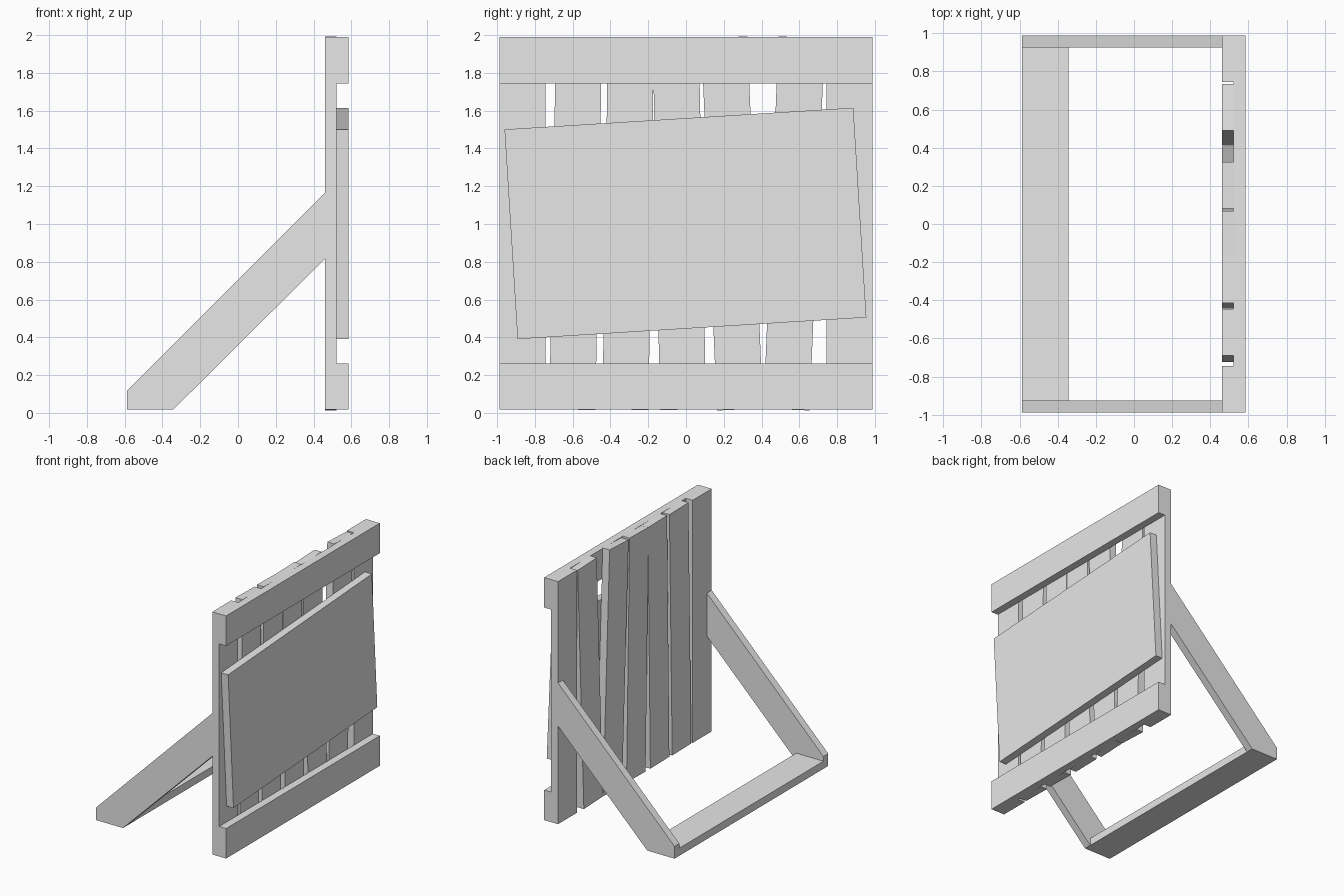
import bpy, bmesh
from mathutils import Matrix, Vector

cube = bpy.data.objects.get("Cube")
if cube:
    bpy.data.objects.remove(cube, do_unlink=True)

grey = bpy.data.materials.new("plain_grey")
grey.use_nodes = True
color = (0.8, 0.8, 0.8, 1)
grey.diffuse_color = color
grey.node_tree.nodes["Principled BSDF"].inputs["Base Color"].default_value = color

EDGE = 0.987      # half width of the frame
THICK = 0.062     # board thickness
WIDTH = 0.244     # board width
BACK = 0.46       # rear face of the slats
BASE = 0.017      # underside of the frame
MID = 1.003       # centre height


def finish(name, bm):
    bmesh.ops.recalc_face_normals(bm, faces=bm.faces)
    mesh = bpy.data.meshes.new(name)
    bm.to_mesh(mesh)
    bm.free()
    mesh.materials.append(grey)
    obj = bpy.data.objects.new(name, mesh)
    bpy.context.collection.objects.link(obj)
    return obj


def board(name, center, size, lean=0.0):
    """Box turned by lean about the x axis."""
    bm = bmesh.new()
    bmesh.ops.create_cube(bm, size=1, matrix=Matrix.Translation(center)
                          @ Matrix.Rotation(lean, 4, 'X')
                          @ Matrix.Diagonal((*size, 1)))
    return finish(name, bm)


# Upright slats: centre y and lean, the outer two straight
slats = [(-EDGE + WIDTH / 2, 0), (-0.584, -0.018), (-0.306, -0.015), (-0.035, 0.02),
         (0.244, 0.042), (0.5725, -0.04), (EDGE - WIDTH / 2, 0)]
for i, (y, lean) in enumerate(slats):
    board(f"slat_{i + 1}", (BACK + THICK / 2, y, MID),
          (THICK, WIDTH, 2 * (MID - BASE)), lean)

# Horizontal rails across the slats
front_x = BACK + THICK * 1.5
rail_offset = MID - BASE - WIDTH / 2
for name, side in (("bottom_rail", -1), ("top_rail", 1)):
    board(name, (front_x, 0, MID + side * rail_offset), (THICK, 2 * EDGE, WIDTH))

# Crooked sign panel
board("sign_panel", (front_x, -0.003, MID), (THICK, 1.85, 1.112), 0.062)

# Sloping legs, extruded from a side profile
profile = [(-0.588, BASE), (-0.343, BASE), (BACK, 0.815), (BACK, 1.165), (-0.588, 0.117)]
for name, y in (("front_leg", -EDGE), ("back_leg", EDGE - THICK)):
    bm = bmesh.new()
    face = bm.faces.new([bm.verts.new((x, y, z)) for x, z in profile])
    new = bmesh.ops.extrude_face_region(bm, geom=[face])["geom"]
    bmesh.ops.translate(bm, vec=Vector((0, THICK, 0)),
                        verts=[v for v in new if isinstance(v, bmesh.types.BMVert)])
    finish(name, bm)

# Ground bar joining the legs
board("ground_bar", (-0.4655, 0, BASE + THICK / 2), (0.245, 2 * (EDGE - THICK), THICK))
